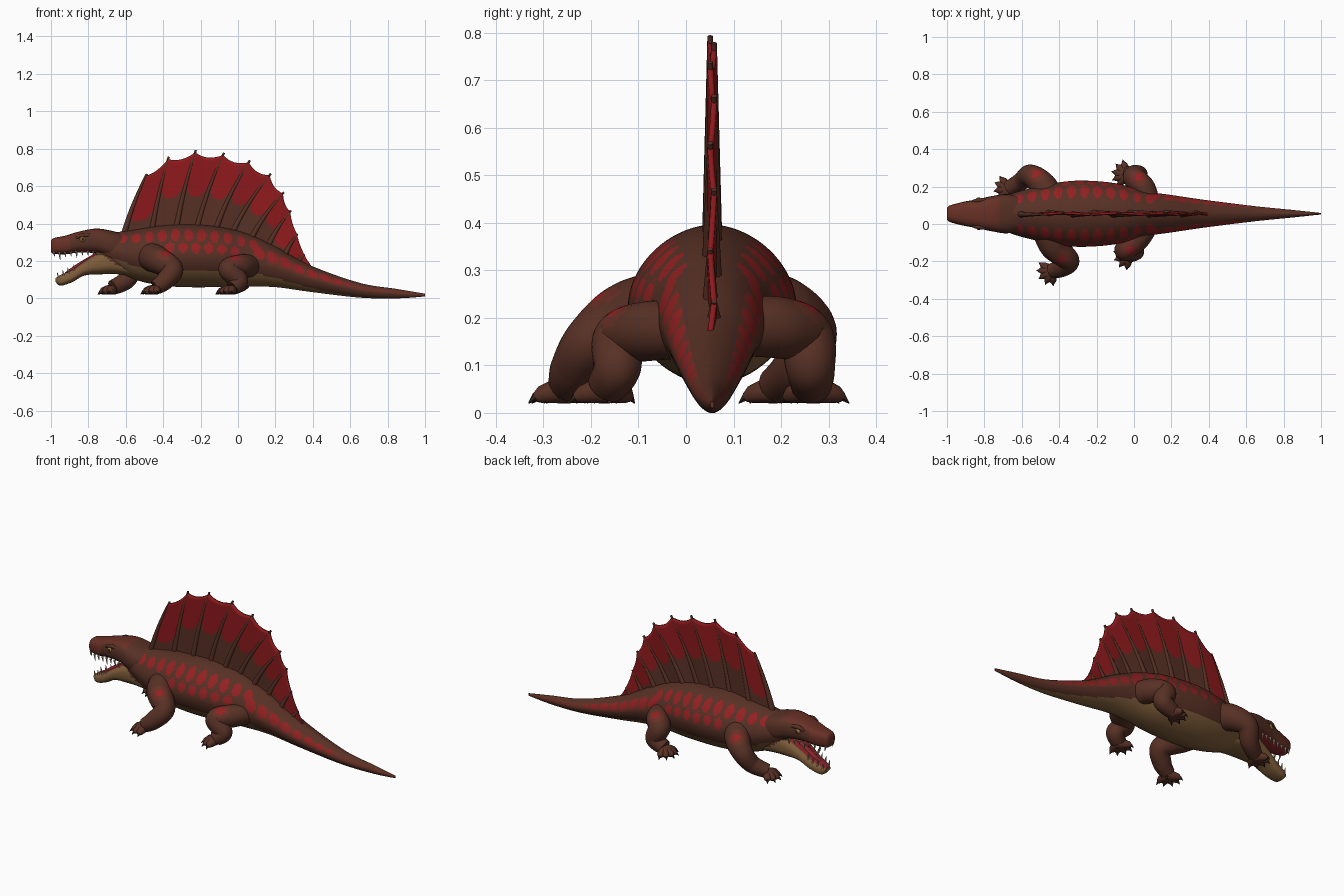
import bpy, bmesh, math
from mathutils import Vector

if "Cube" in bpy.data.objects:
    bpy.data.objects.remove(bpy.data.objects["Cube"])

MID = 0.055  # y of the animal's centre plane
COLOURS = {
    "hide_brown": (0.095, 0.030, 0.018),
    "rust_brown": (0.135, 0.029, 0.018),
    "spot_red": (0.29, 0.015, 0.016),
    "sail_red": (0.27, 0.010, 0.012),
    "belly_tan": (0.21, 0.108, 0.042),
    "mouth_red": (0.24, 0.02, 0.025),
    "claw_dark": (0.03, 0.016, 0.011),
    "tooth_ivory": (0.5, 0.42, 0.28),
    "eye_amber": (0.4, 0.22, 0.05),
}
NAMES = list(COLOURS)
MATS = {}
for key, rgb in COLOURS.items():
    m = bpy.data.materials.new(key)
    m.use_nodes = True
    m.diffuse_color = (*rgb, 1)
    bsdf = m.node_tree.nodes["Principled BSDF"]
    bsdf.inputs["Base Color"].default_value = (*rgb, 1)
    bsdf.inputs["Roughness"].default_value = 0.8
    MATS[key] = m


def finish(name, bm, rule=None):
    """Colour the faces, keep only the used slots and add the object."""
    bmesh.ops.recalc_face_normals(bm, faces=bm.faces)
    for f in bm.faces:
        f.smooth = True
        if rule:
            f.material_index = NAMES.index(rule(f.calc_center_median(), f.normal))
    used = sorted({f.material_index for f in bm.faces})
    for f in bm.faces:
        f.material_index = used.index(f.material_index)
    me = bpy.data.meshes.new(name)
    bm.to_mesh(me)
    bm.free()
    for i in used:
        me.materials.append(MATS[NAMES[i]])
    me.set_sharp_from_angle(angle=math.radians(50))
    ob = bpy.data.objects.new(name, me)
    bpy.context.collection.objects.link(ob)
    return ob


def spline(pts, n):
    """Catmull-Rom through tuples of any length."""
    p = [pts[0], *pts, pts[-1]]
    out = []
    for i in range(1, len(p) - 2):
        for k in range(n):
            t = k / n
            out.append(tuple(
                b + t * (c - a) / 2 + t * t * (a - 2.5 * b + 2 * c - d / 2)
                + t ** 3 * (1.5 * (b - c) + (d - a) / 2)
                for a, b, c, d in zip(*p[i - 1:i + 3])))
    return out + [pts[-1]]


def skin_rings(bm, rings, mat):
    vs = [[bm.verts.new(c) for c in ring] for ring in rings]
    n = len(vs[0])
    faces = [bm.faces.new((a[i], a[(i + 1) % n], b[(i + 1) % n], b[i]))
             for a, b in zip(vs, vs[1:]) for i in range(n)]
    faces += [bm.faces.new(vs[0][::-1]), bm.faces.new(vs[-1])]
    for f in faces:
        f.material_index = NAMES.index(mat)


def tube(bm, rows, segs=10, mat="hide_brown"):
    """Round tube along rows of (x, y, z, radius)."""
    pts = [Vector(r[:3]) for r in rows]
    last, side, rings = None, None, []
    for i, p in enumerate(pts):
        t = (pts[min(i + 1, len(pts) - 1)] - pts[max(i - 1, 0)]).normalized()
        side = t.orthogonal().normalized() if last is None else last.rotation_difference(t) @ side
        up, last = t.cross(side), t
        angles = [math.tau * k / segs for k in range(segs)]
        rings.append([p + rows[i][3] * (side * math.cos(a) + up * math.sin(a)) for a in angles])
    skin_rings(bm, rings, mat)


def hull(bm, stations, segs, power):
    """Upright cross-sections from rows of (x, top, bottom, half width)."""
    rings = []
    for x, top, bot, hw in stations:
        ring = []
        for k in range(segs):
            c, s = math.cos(math.tau * k / segs), math.sin(math.tau * k / segs)
            ring.append((x, MID + hw * math.copysign(abs(c) ** power, c),
                         (top + bot) / 2 + (top - bot) / 2 * math.copysign(abs(s) ** power, s)))
        rings.append(ring)
    skin_rings(bm, rings, "hide_brown")


def at(stations, x):
    for a, b in zip(stations, stations[1:]):
        if a[0] <= x <= b[0]:
            t = (x - a[0]) / (b[0] - a[0])
            return [p + t * (q - p) for p, q in zip(a, b)]
    return stations[0] if x < stations[0][0] else stations[-1]


# Body and tail
BODY = spline([(-.76, .335, .2, .06), (-.66, .352, .15, .105), (-.55, .367, .1, .137),
               (-.42, .387, .07, .165), (-.28, .396, .06, .177), (-.1, .382, .06, .163),
               (.05, .345, .062, .122), (.2, .277, .06, .1), (.385, .177, .035, .073),
               (.65, .083, .004, .04), (.85, .05, 0, .02), (1, .025, .01, .004)], 26)


def body_rule(c, n):
    _, top, bot, _ = at(BODY, c.x)
    h = (c.z - bot) / (top - bot)
    if h < .26 - max(0, c.x - .1) * .35 + max(0, -.5 - c.x) * .3:
        return "belly_tan"
    # rows of oval spots: height, spacing, start, end, half length, half height
    for mid, gap, start, end, rx, rh in ((.83, .07, -.72, .12, .024, .095),
                                         (.63, .07, -.4, .02, .025, .085),
                                         (.7, .07, .08, .6, .03, .13)):
        if start < c.x < end:
            dx = (c.x - start) % gap - gap / 2
            if (dx / rx) ** 2 + ((h - mid) / rh) ** 2 < 1:
                return "spot_red"
    return "rust_brown" if c.x > .15 and .5 < h < .85 else "hide_brown"


bm = bmesh.new()
hull(bm, BODY, 72, 1.1)
finish("body_and_tail", bm, body_rule)

# Skull with upper jaw
SKULL = spline([(-1, .305, .25, .03), (-.985, .322, .238, .044), (-.92, .336, .236, .062),
                (-.85, .357, .245, .075), (-.76, .373, .24, .094), (-.68, .362, .215, .105),
                (-.6, .34, .2, .09)], 6)


def skull_rule(c, n):
    if n.z < -.8 and c.x < -.72:
        return "mouth_red"
    return "rust_brown" if c.x < -.9 or (n.z > .75 and c.x < -.72) else "hide_brown"


bm = bmesh.new()
hull(bm, SKULL, 28, .75)
finish("skull", bm, skull_rule)

# Lower jaw, hanging open, with throat
JAW = spline([(-.975, .108, .088, .025), (-.95, .125, .068, .042), (-.89, .152, .085, .055),
              (-.82, .2, .122, .068), (-.74, .248, .128, .08), (-.66, .26, .13, .09),
              (-.58, .22, .12, .08)], 6)


def jaw_rule(c, n):
    if c.x > -.72 and c.z > .165 + (-.62 - c.x) * .6:
        return "hide_brown"
    inside = n.z > .6 and abs(c.y - MID) < at(JAW, c.x)[3] * .72
    return "mouth_red" if inside and c.x < -.72 else "belly_tan"


bm = bmesh.new()
hull(bm, JAW, 40, .75)
finish("lower_jaw", bm, jaw_rule)

bm = bmesh.new()
tube(bm, spline([(-.92, MID, .128, .012), (-.85, MID, .168, .02), (-.74, MID, .228, .025)], 5),
     12, "mouth_red")
finish("tongue", bm)

# Teeth in both jaws
bm = bmesh.new()
for side in (-1, 1):
    for i in range(8):
        x = -.985 + .03 * i
        _, _, bot, hw = at(SKULL, x)
        size = .03 if i in (1, 4) else .016
        y = MID + side * hw * .82
        tube(bm, [(x, y, bot + .012, .007), (x + .004, y, bot - size, .001)], 6, "tooth_ivory")
    for i in range(4):
        x = -.96 + .028 * i
        _, top, _, hw = at(JAW, x)
        y = MID + side * hw * .8
        tube(bm, [(x, y, top - .012, .006), (x - .006, y, top + .02, .001)], 6, "tooth_ivory")
finish("teeth", bm)

# Eyes and brow ridges
for side, label in ((-1, "right"), (1, "left")):
    eye = Vector((-.83, MID + side * .071, .316))
    bm = bmesh.new()
    bmesh.ops.create_uvsphere(bm, u_segments=16, v_segments=12, radius=.016)
    bmesh.ops.translate(bm, verts=bm.verts, vec=eye)
    finish(label + "_eye", bm,
           lambda c, n: "claw_dark" if abs(n.x) < .45 and abs(n.z) < .5 else "eye_amber")
    bm = bmesh.new()
    tube(bm, spline([(-.865, eye.y - side * .004, .322, .006), (-.83, eye.y, .338, .012),
                     (-.78, eye.y + side * .006, .335, .008)], 5), 8)
    finish(label + "_brow", bm)

# Sail: bony spines as (base x, tip x, tip z) with scalloped skin between
SPINES = [(-.61, -.487, .665), (-.46, -.37, .757), (-.33, -.225, .793), (-.22, -.075, .778),
          (-.12, .064, .738), (-.03, .176, .667), (.07, .246, .568), (.16, .283, .47),
          (.25, .318, .345), (.32, .355, .235), (.385, .395, .17)]
STEPS, ROWS = 8, 20


def spine_path(i):
    bx, tx, tz = SPINES[i]
    bz = at(BODY, bx)[1] - .02
    y = MID + (.004 if i % 2 else -.004)
    return [Vector((bx + (tx - bx) * (u - .3 * u * (1 - u)), y, bz + (tz - bz) * u))
            for u in (k / ROWS for k in range(ROWS + 1))]


bm = bmesh.new()
for i in range(len(SPINES) - 1):
    tube(bm, [(*p, .017 - .011 * k / ROWS) for k, p in enumerate(spine_path(i))], 8)
finish("sail_spines", bm)

bm = bmesh.new()
columns = []
for i in range(len(SPINES) - 1):
    a, b = spine_path(i), spine_path(i + 1)
    for k in range(STEPS + (i == len(SPINES) - 2)):
        s = k / STEPS
        reach = .97 - .2 * s * (1 - s)
        mids = [p.lerp(q, s) for p, q in zip(a, b)]
        columns.append([bm.verts.new(mids[0].lerp(p, reach)) for p in mids])
for ci, (a, b) in enumerate(zip(columns, columns[1:])):
    s = (ci % STEPS + .5) / STEPS
    edge = (.3 if ci < STEPS or ci > 7 * STEPS else .56) - .4 * s * (1 - s)
    for j in range(ROWS):
        f = bm.faces.new((a[j], b[j], b[j + 1], a[j + 1]))
        f.material_index = NAMES.index("sail_red" if (j + .5) / ROWS > edge else "hide_brown")
sail = finish("sail_skin", bm)
mod = sail.modifiers.new("thickness", "SOLIDIFY")
mod.thickness, mod.offset = .012, 0

# Legs: joints as (x, y, z, radius), then the heading of the foot in degrees
LEGS = {
    "front_right_leg": ([(-.47, -.02, .225, .08), (-.43, -.12, .205, .073), (-.35, -.195, .155, .058),
                         (-.39, -.235, .095, .05), (-.44, -.25, .058, .04)], 212),
    "front_left_leg": ([(-.45, .13, .23, .08), (-.49, .21, .21, .072), (-.555, .26, .165, .058),
                        (-.6, .23, .095, .049), (-.67, .19, .058, .04)], 190),
    "rear_right_leg": ([(.08, .01, .175, .06), (.02, -.08, .172, .063), (-.05, -.14, .155, .056),
                        (.005, -.145, .095, .05), (-.03, -.165, .058, .043)], 200),
    "rear_left_leg": ([(.08, .1, .18, .062), (.05, .19, .18, .065), (0, .25, .16, .06),
                       (.02, .262, .095, .052), (-.04, .264, .058, .043)], 168),
}
for name, (joints, heading) in LEGS.items():
    bm = bmesh.new()
    tube(bm, spline(joints, 12), 28)
    foot = Vector(joints[-1][:3])
    # red blotch in a rusty patch on the outside of the upper limb
    out = math.copysign(1, joints[1][1])
    blotch = (Vector(joints[1][:3]) + Vector(joints[2][:3])) / 2 + Vector((0, out * .03, .055))
    for f in bm.faces:
        gap = (f.calc_center_median() - blotch).length
        if gap < .05:
            f.material_index = NAMES.index("spot_red" if gap < .025 else "rust_brown")
    # toes spread from the sole, with short claws
    for spread in (-64, -33, 0, 33, 64):
        a = math.radians(heading + spread)
        d = Vector((math.cos(a), math.sin(a)))
        ray = [foot.xy + d * r for r in (0, .03, .055, .068, .082)]
        tube(bm, [(*ray[0], .046, .027), (*ray[1], .045, .025), (*ray[2], .038, .019),
                  (*ray[3], .032, .01)], 10)
        tube(bm, [(*ray[2], .036, .011), (*ray[3], .034, .009), (*ray[4], .02, .001)], 6,
             "claw_dark")
    finish(name, bm)
